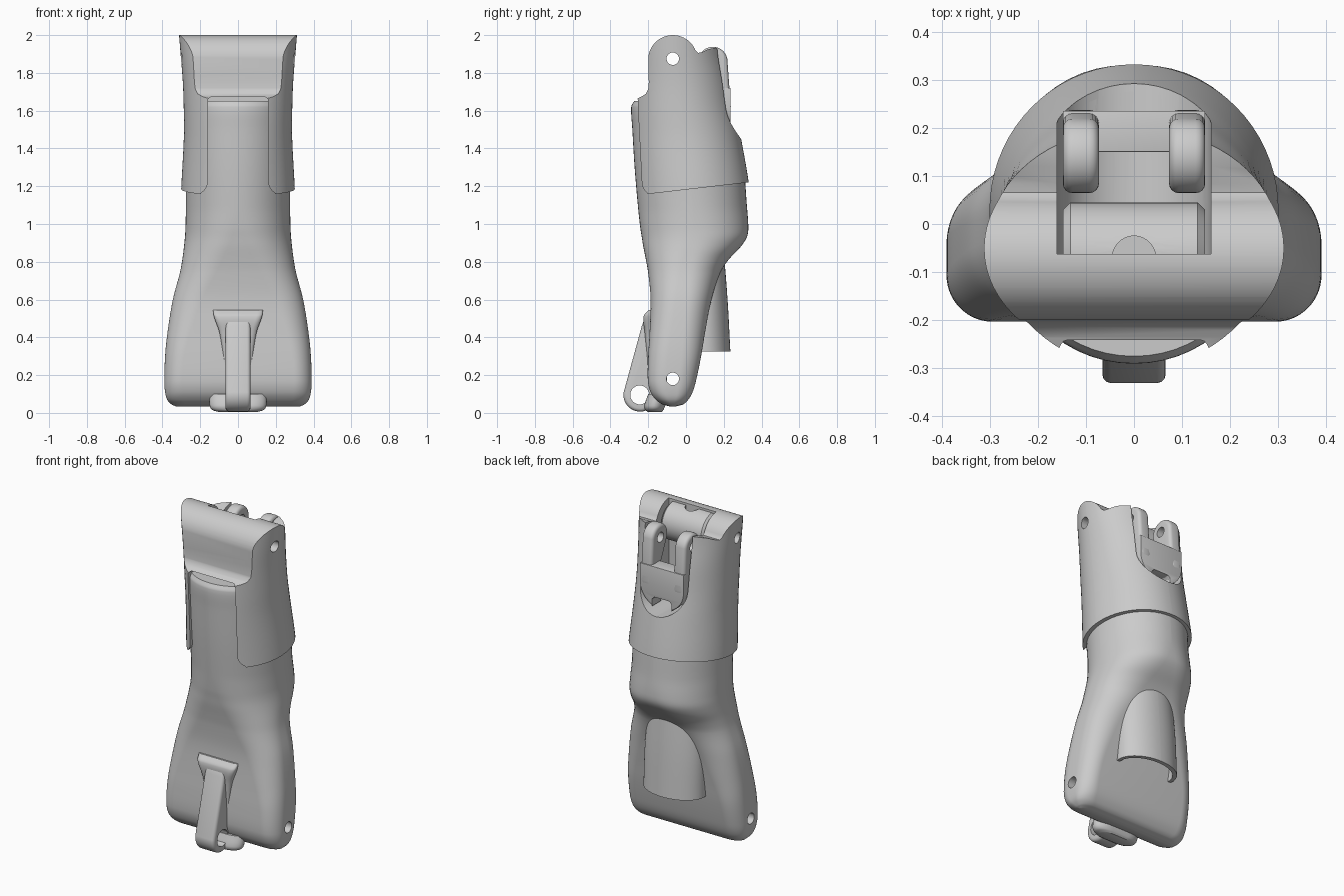
import bpy, bmesh, math
from mathutils import Vector

if "Cube" in bpy.data.objects:
    bpy.data.objects.remove(bpy.data.objects["Cube"])

def new_obj(name, bm):
    bmesh.ops.recalc_face_normals(bm, faces=bm.faces)
    me = bpy.data.meshes.new(name)
    bm.to_mesh(me)
    bm.free()
    ob = bpy.data.objects.new(name, me)
    bpy.context.collection.objects.link(ob)
    return ob

def loft(name, stations, sub=5, seg=14):
    """Stations: z, ymin, ymax, half width, corner fraction x, corner fraction y."""
    S = [Vector(s) for s in stations]
    rows = []
    for i in range(len(S) - 1):
        p0, p1, p2, p3 = S[max(i - 1, 0)], S[i], S[i + 1], S[min(i + 2, len(S) - 1)]
        dz = p2[0] - p1[0]
        m1 = (p2 - p0) / (p2[0] - p0[0]) * dz
        m2 = (p3 - p1) / (p3[0] - p1[0]) * dz
        for k in range(sub):
            t = k / sub
            rows.append(p1 * (2*t**3 - 3*t*t + 1) + m1 * (t**3 - 2*t*t + t)
                        + p2 * (3*t*t - 2*t**3) + m2 * (t**3 - t*t))
    rows.append(S[-1])
    bm = bmesh.new()
    rings = []
    for z, y0, y1, hx, fx, fy in rows:
        cy, hy = (y0 + y1) / 2, (y1 - y0) / 2
        rx, ry = hx * min(fx, .995), hy * min(fy, .995)
        ring = []
        for q, (sx, sy) in enumerate([(1, 1), (-1, 1), (-1, -1), (1, -1)]):
            for k in range(seg + 1):
                a = (q + k / seg) * math.pi / 2
                ring.append(bm.verts.new((sx * (hx - rx) + rx * math.cos(a),
                                          cy + sy * (hy - ry) + ry * math.sin(a), z)))
        rings.append(ring)
    for a, b in zip(rings, rings[1:]):
        for i in range(len(a)):
            j = (i + 1) % len(a)
            bm.faces.new((a[i], a[j], b[j], b[i]))
    bm.faces.new(rings[0])
    bm.faces.new(rings[-1])
    return new_obj(name, bm)

def prism(name, pts, axis, a, b):
    """Extrude an outline: axis x takes (y,z), axis y takes (x,z), axis z takes (x,y)."""
    place = {'x': lambda p, d: (d, p[0], p[1]), 'y': lambda p, d: (p[0], d, p[1]),
             'z': lambda p, d: (p[0], p[1], d)}[axis]
    bm = bmesh.new()
    lo = [bm.verts.new(place(p, a)) for p in pts]
    hi = [bm.verts.new(place(p, b)) for p in pts]
    for i in range(len(pts)):
        j = (i + 1) % len(pts)
        bm.faces.new((lo[i], lo[j], hi[j], hi[i]))
    bm.faces.new(lo)
    bm.faces.new(hi)
    return new_obj(name, bm)

def arc(cx, cy, r, a0, a1, n=20):
    return [(cx + r * math.cos(math.radians(a0 + (a1 - a0) * i / n)),
             cy + r * math.sin(math.radians(a0 + (a1 - a0) * i / n))) for i in range(n + 1)]

def rod(axis, c, r, a, b):
    return prism("cutter", arc(*c, r, 0, 360, 40)[:-1], axis, a, b)

def apply(ob, mod):
    bpy.context.view_layer.objects.active = ob
    bpy.ops.object.modifier_apply(modifier=mod.name)

def boolean(ob, cutter, op='DIFFERENCE'):
    m = ob.modifiers.new("cut", 'BOOLEAN')
    m.operation, m.solver, m.object = op, 'EXACT', cutter
    apply(ob, m)
    bpy.data.objects.remove(cutter)

def bevel(ob, w, seg=3):
    m = ob.modifiers.new("round", 'BEVEL')
    m.width, m.segments, m.angle_limit = w, seg, math.radians(40)
    apply(ob, m)

def back_slot():
    return prism("cutter", [(.16, 2.2)] + arc(0, 1.61, .16, 0, -180) + [(-.16, 2.2)], 'y', -.062, .5)

# Lower body: wide rounded foot blending into a round neck
body = loft("lower_body", [
    (.035, -.09, -.05, .330, .20, .9), (.045, -.125, -.015, .352, .22, .9),
    (.07, -.16, .012, .375, .23, .8), (.11, -.188, .035, .386, .24, .75),
    (.17, -.202, .053, .390, .24, .75), (.30, -.200, .080, .386, .26, .75),
    (.42, -.193, .100, .374, .32, .78), (.60, -.187, .135, .345, .45, .82),
    (.74, -.200, .180, .308, .62, .88), (.81, -.212, .225, .295, .72, .9),
    (.88, -.226, .290, .286, .82, .93), (.93, -.234, .322, .281, .88, .95),
    (.98, -.242, .330, .278, .93, .97), (1.1, -.255, .322, .276, 1, 1),
    (1.3, -.272, .305, .277, 1, 1), (1.5, -.284, .265, .272, 1, 1),
    (1.62, -.290, .235, .265, 1, 1), (1.65, -.275, .225, .255, 1, 1)])
boolean(body, rod('x', (-.07, .18), .033, -.6, .6))
boolean(body, back_slot())

# Upper sleeve: round loft trimmed by its side outline
sleeve = loft("upper_sleeve", [
    (1.1, -.275, .342, .303, 1, 1), (1.2, -.280, .335, .300, 1, 1),
    (1.45, -.295, .292, .287, 1, 1), (1.6, -.300, .260, .287, 1, 1),
    (1.75, -.300, .235, .292, 1, 1), (1.9, -.295, .205, .304, 1, 1),
    (2.05, -.290, .190, .316, 1, 1)], seg=18)
side = (arc(-.07, 1.87, .13, 175, 22, 30)
        + [(.065, 1.906), (.085, 1.91), (.12, 1.926), (.165, 1.935), (.5, 1.925),
           (.5, 1.24), (-.5, 1.124), (-.5, 1.62), (-.29, 1.635), (-.268, 1.66),
           (-.235, 1.675), (-.212, 1.69), (-.2, 1.715), (-.197, 1.75)])
boolean(sleeve, prism("cutter", side, 'x', -.6, .6), 'INTERSECT')
half = arc(.23, 1.225, .07, 240, 180, 8) + arc(.14, 1.652, .02, 0, 90, 5)
front = [(.23, 1.0)] + half + [(-x, z) for x, z in reversed(half)] + [(-.23, 1.0)]
boolean(sleeve, prism("cutter", front, 'y', -.6, -.15))
boolean(sleeve, back_slot())
boolean(sleeve, rod('x', (-.07, 1.875), .033, -.6, .6))

# Hinge barrel with chamfered ends and a notch on top
barrel = rod('x', (-.07, 1.872), .115, -.148, .148)
barrel.name = "hinge_barrel"
bevel(barrel, .016, 1)
boolean(barrel, rod('x', (-.07, 1.875), .033, -.6, .6))
boolean(barrel, rod('z', (0, -.07), .045, 1.92, 2.1))

# Fork plate in the back slot, with two knuckles
r = [(.148, 1.72)] + arc(.008, 1.612, .14, 0, -65, 10) + [(.065, 1.475), (.065, 1.52), (.05, 1.535)]
plate = prism("fork_plate", r + [(-x, z) for x, z in reversed(r)], 'y', .15, .235)
bevel(plate, .012)
knuckle = arc(.142, 1.86, .078, 10, 195) + [(.11, 1.74), (.15, 1.65), (.16, 1.57), (.23, 1.57), (.237, 1.62)]
arms = []
for s, label in ((1, "right"), (-1, "left")):
    arm = prism("knuckle_" + label, knuckle, 'x', s * .073, s * .148)
    bevel(arm, .02, 4)
    boolean(arm, rod('x', (.142, 1.86), .03, -.6, .6))
    arms.append(arm)

# Hollow cover on the lower back
cover = loft("back_cover", [(.325, -.03, .235, .195, 1, 1), (.6, -.03, .220, .19, 1, 1),
                            (.92, -.03, .195, .16, 1, 1)])
boolean(cover, loft("cutter", [(.2, -.02, .215, .175, 1, 1), (.6, -.02, .2, .17, 1, 1),
                               (.88, -.02, .175, .14, 1, 1)]))

# Front lever with eye, flared bracket behind it and boss underneath
lever = prism("front_lever", [(-.15, .51), (-.215, .51), (-.234, .46)]
              + arc(-.243, .095, .088, 170, 300) + [(-.17, .05), (-.13, .1), (-.13, .4)], 'x', -.066, .066)
bevel(lever, .018)
boolean(lever, rod('x', (-.245, .095), .05, -.6, .6))
bracket = loft("lever_bracket", [(.15, -.20, -.1, .078, .3, .3), (.3, -.207, -.1, .08, .3, .3),
                                 (.42, -.218, -.1, .097, .3, .3), (.51, -.225, -.1, .127, .25, .3),
                                 (.545, -.198, -.1, .132, .25, .3)])
boss = loft("bottom_boss", [(0.004, -.20, -.13, .10, .6, 1), (.015, -.215, -.12, .135, .6, 1),
                            (.04, -.22, -.11, .15, .6, 1), (.10, -.20, -.10, .15, .6, 1)])

# Smooth shading with crisp edges
for ob in (body, sleeve, barrel, plate, cover, lever, bracket, boss, *arms):
    bpy.ops.object.select_all(action='DESELECT')
    ob.select_set(True)
    bpy.context.view_layer.objects.active = ob
    bpy.ops.object.shade_smooth_by_angle(angle=math.radians(35))
